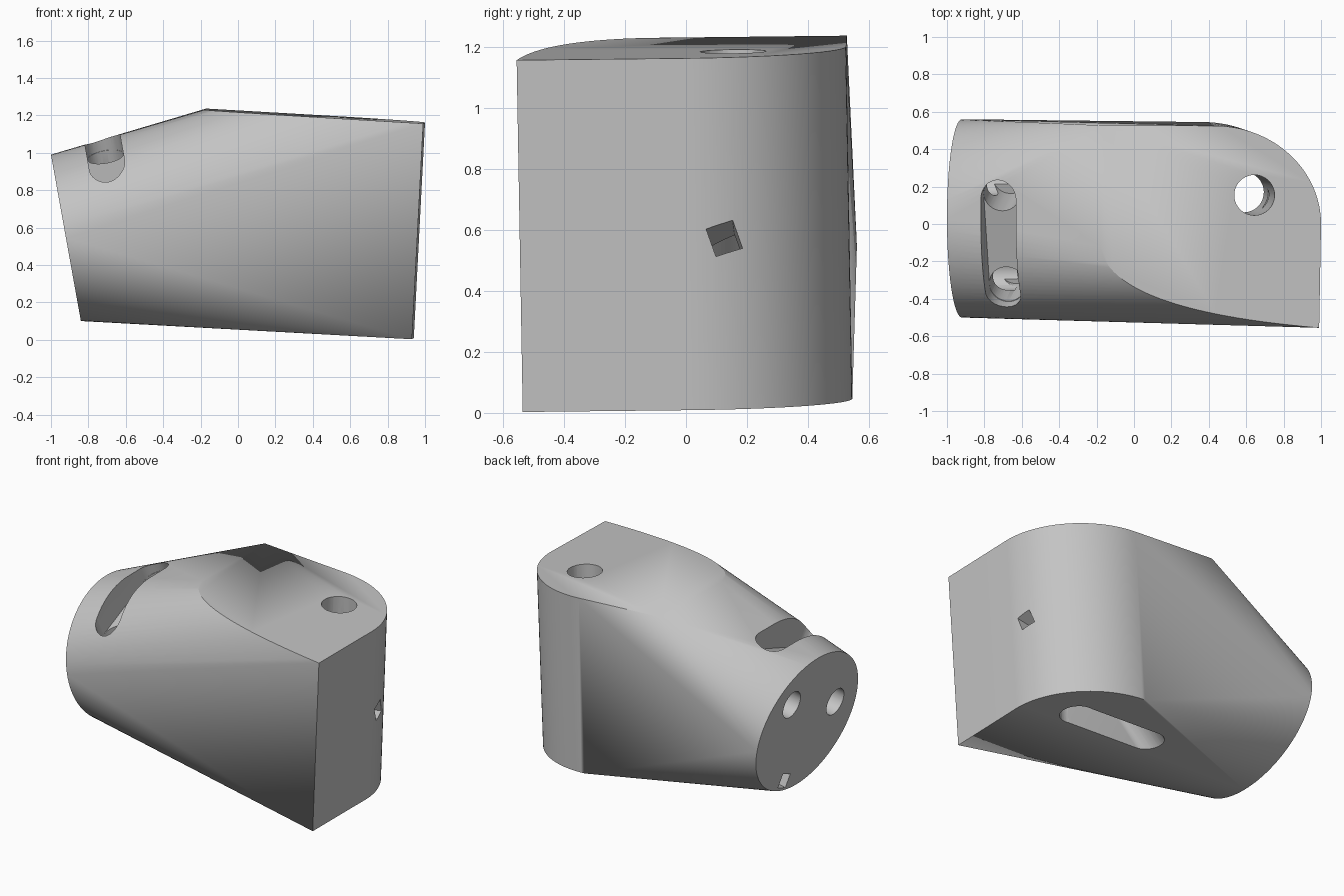
import bpy, bmesh, math
from mathutils import Vector, Matrix

if "Cube" in bpy.data.objects:
    bpy.data.objects.remove(bpy.data.objects["Cube"], do_unlink=True)

grey = bpy.data.materials.new("plain_grey")
grey.use_nodes = True
grey.diffuse_color = (0.55, 0.55, 0.55, 1)
grey.node_tree.nodes["Principled BSDF"].inputs["Base Color"].default_value = (0.55, 0.55, 0.55, 1)


def hull_object(name, points):
    """Solid convex object around a set of points."""
    bm = bmesh.new()
    for p in points:
        bm.verts.new(p)
    bmesh.ops.remove_doubles(bm, verts=bm.verts[:], dist=0.0005)
    bmesh.ops.convex_hull(bm, input=bm.verts[:])
    bmesh.ops.delete(bm, geom=[v for v in bm.verts if not v.link_faces], context='VERTS')
    bm.normal_update()
    bmesh.ops.recalc_face_normals(bm, faces=bm.faces[:])
    bm.normal_update()
    mesh = bpy.data.meshes.new(name)
    bm.to_mesh(mesh)
    bm.free()
    mesh.materials.append(grey)
    ob = bpy.data.objects.new(name, mesh)
    bpy.context.scene.collection.objects.link(ob)
    return ob


def ring(centre, a, b, ra, rb=None, n=40):
    """Points of an ellipse spanned by the directions a and b."""
    rb = ra if rb is None else rb
    return [centre + a * ra * math.cos(2 * math.pi * i / n)
            + b * rb * math.sin(2 * math.pi * i / n) for i in range(n)]


def cut(target, cutter):
    """Subtract the cutter, using the first solver that gives a solid."""
    cutter.hide_render = True
    mod = target.modifiers.new(cutter.name, 'BOOLEAN')
    mod.operation = 'DIFFERENCE'
    mod.object = cutter
    for solver in ('EXACT', 'MANIFOLD', 'FLOAT'):
        mod.solver = solver
        bpy.context.view_layer.update()
        graph = bpy.context.evaluated_depsgraph_get()
        result = bpy.data.meshes.new_from_object(target.evaluated_get(graph))
        if len(result.polygons) > 20:
            target.data = result
            break
    target.modifiers.remove(mod)
    bpy.data.objects.remove(cutter, do_unlink=True)


def top_z(x, y):
    return 1.231 - 0.058 * (x + 0.19) + 0.012 * y


def bottom_z(x, y):
    return 0.003 - 0.055 * (x - 0.93) + 0.012 * (y + 0.53)


X, Y = Vector((1, 0, 0)), Vector((0, 1, 0))

# Frame of the tilted oval end
end = Vector((-0.92, 0.03, 0.545))
up = Vector((-0.08, 0, 0.445)).normalized()
inward = Y.cross(up).normalized()

# Body: blend from the oval end to the rounded block
arc = [(0.43 + 0.57 * math.sin(math.pi / 2 * i / 32),
        0.525 * math.cos(math.pi / 2 * i / 32)) for i in range(33)]
front = Vector((0.99, -0.555))
start, bend = Vector((-0.18, -0.12)), Vector((-0.13, -0.46))
curve = [start * (1 - t) ** 2 + bend * 2 * t * (1 - t) + front * t * t
         for t in [i / 28 for i in range(29)]]
outline = arc + [tuple(p) for p in curve] + [(-0.17, 0.527)]
points = [Vector((x, y, top_z(x, y))) for x, y in outline]
for x, y in arc + [tuple(front)]:
    x, y = x - 0.06, y + 0.02
    points.append(Vector((x, y, bottom_z(x, y))))
points += ring(end, Y, up, 0.53, 0.452, 96)
body = hull_object("body", points)

# Round hole through the block, widening to a slot underneath
hole_top, hole_low = Vector((0.652, 0.152, 1.35)), Vector((0.58, 0.172, -0.1))
cut(body, hull_object("pin_hole", ring(hole_top, X, Y, 0.108) + ring(hole_low, X, Y, 0.108)))
cut(body, hull_object("bottom_slot", ring(hole_top.lerp(hole_low, 0.5), X, Y, 0.106)
                      + ring(hole_low, X, Y, 0.106)
                      + ring(Vector((-0.13, 0.165, -0.1)), X, Y, 0.106)))

# Rolled frame for the saddle slot and the two holes in the oval end
roll = Matrix.Rotation(math.radians(20), 3, inward)
side, rise = roll @ Y, roll @ up
slot = end + inward * 0.285


def post(u, low):
    return (ring(slot + side * u + rise * low, side, inward, 0.097)
            + ring(slot + side * u + rise * 0.8, side, inward, 0.097))


cut(body, hull_object("saddle_slot", post(-0.26, 0.32) + post(0.26, 0.32)))
for u in (-0.27, 0.27):
    cut(body, hull_object("slot_well", post(u * 0.95, 0.05)))
    c = end + side * u + rise * 0.12
    cut(body, hull_object("end_hole", ring(c - inward * 0.2, side, rise, 0.09)
                          + ring(c + inward * 0.29, side, rise, 0.09)))

# Square channel from the flat side to the oval end
a, b = Vector((0.97, 0.125, 0.575)), Vector((-0.855, 0.18, 0.185))
along = (b - a).normalized()
cut(body, hull_object("square_channel", [
    p + side * 0.046 * i + rise * 0.046 * j
    for p in (a - along * 0.2, b + along * 0.2) for i in (-1, 1) for j in (-1, 1)]))

# Smooth shading with sharp rims
for ob in bpy.context.selected_objects:
    ob.select_set(False)
body.select_set(True)
bpy.context.view_layer.objects.active = body
bpy.ops.object.shade_smooth_by_angle(angle=math.radians(25))
